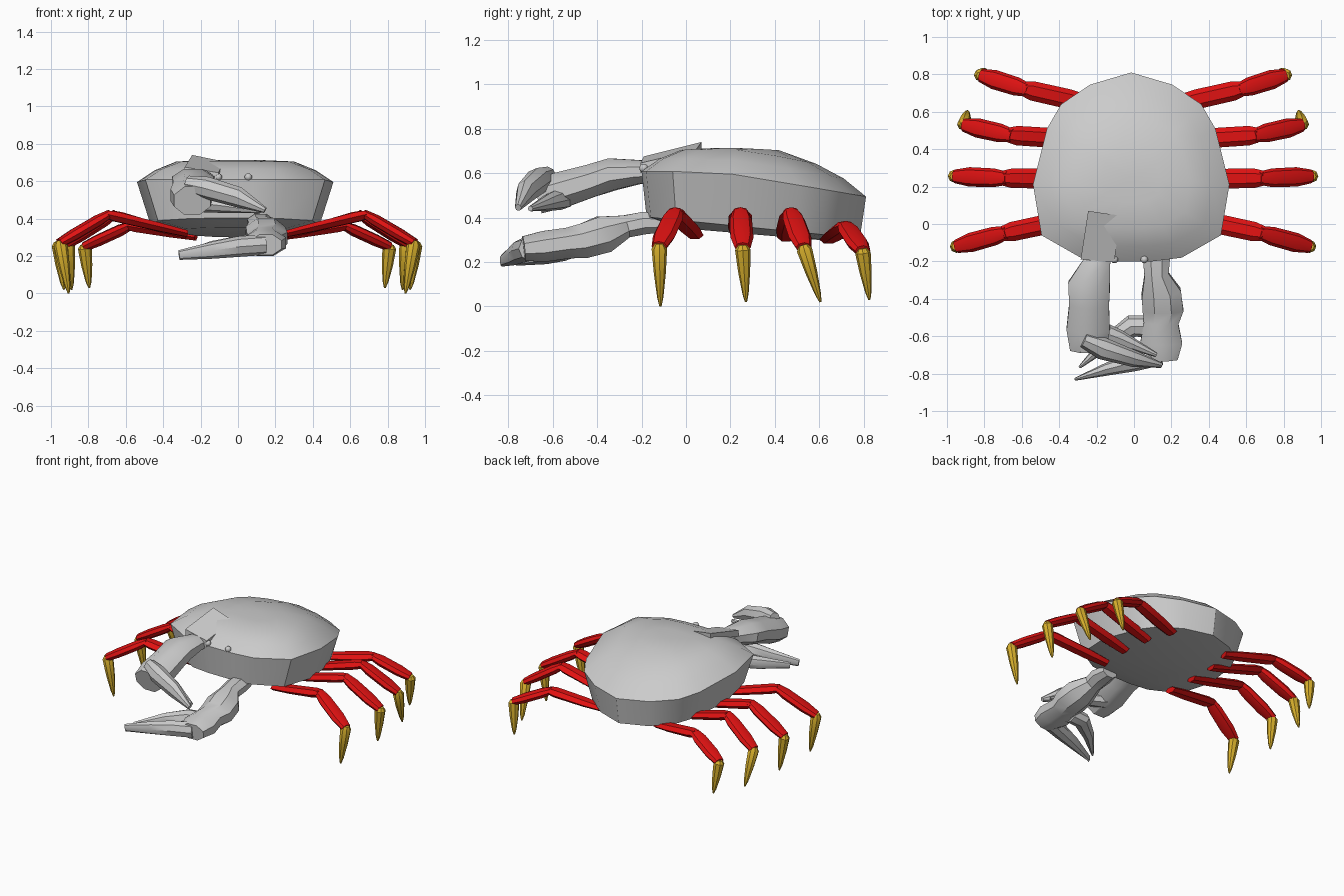
import bpy, bmesh, math
from mathutils import Vector

if "Cube" in bpy.data.objects:
    bpy.data.objects.remove(bpy.data.objects["Cube"])


def material(name, rgb):
    m = bpy.data.materials.new(name)
    m.diffuse_color = (*rgb, 1)
    m.use_nodes = True
    m.node_tree.nodes["Principled BSDF"].inputs["Base Color"].default_value = m.diffuse_color
    return m


GREY = material("shell_grey", (0.60, 0.60, 0.60))
RED = material("leg_red", (0.75, 0.006, 0.006))
YELLOW = material("foot_yellow", (0.68, 0.43, 0.025))


def finish(name, bm, mat, angle=35):
    bmesh.ops.recalc_face_normals(bm, faces=bm.faces[:])
    me = bpy.data.meshes.new(name)
    bm.to_mesh(me)
    bm.free()
    me.materials.append(mat)
    ob = bpy.data.objects.new(name, me)
    bpy.context.collection.objects.link(ob)
    bpy.ops.object.select_all(action='DESELECT')
    ob.select_set(True)
    bpy.context.view_layer.objects.active = ob
    bpy.ops.object.shade_smooth_by_angle(angle=math.radians(angle))
    return ob


def bridge(bm, rings):
    n = len(rings[0])
    for a, b in zip(rings, rings[1:]):
        for i in range(n):
            j = (i + 1) % n
            bm.faces.new((a[i], a[j], b[j], b[i]))


def loft(name, sections, mat, sides=8, up=(0, 0, 1), angle=35, turn=0.0):
    """Tube through (x, y, z, half width, half height) sections."""
    bm = bmesh.new()
    pts = [Vector(s[:3]) for s in sections]
    rings = []
    for i, s in enumerate(sections):
        t = (pts[min(i + 1, len(pts) - 1)] - pts[max(i - 1, 0)]).normalized()
        side = Vector(up).cross(t).normalized()
        top = t.cross(side)
        ring = []
        for k in range(sides):
            a = 2 * math.pi * (k + turn) / sides
            ring.append(bm.verts.new(pts[i] + side * math.cos(a) * s[3]
                                     + top * math.sin(a) * s[4]))
        rings.append(ring)
    bridge(bm, rings)
    bm.faces.new(rings[0])
    bm.faces.new(rings[-1])
    return finish(name, bm, mat, angle)


# Carapace: one outline, scaled into rings from belly to dome
CX, CY = -0.015, 0.25
half = [(0.11, -0.20), (0.27, -0.18), (0.48, -0.06), (0.525, 0.21),
        (0.45, 0.51), (0.375, 0.64), (0.22, 0.745)]
outline = half + [(0, 0.81)] + [(-x, y) for x, y in reversed(half)]


def rim_z(y):
    return 0.608 - 0.05 * max(0, y + 0.05) - 0.12 * max(0, y - 0.22)


def dome_z(y):
    return 0.705 - 0.2 * max(0, y - 0.27)


def wall_z(y):
    return 0.385 - 0.10 * y


def belly_z(y):
    return 0.35 - 0.085 * y


bm = bmesh.new()
rings = []
for sx, sy, height in ((0.55, 0.62, belly_z), (0.86, 0.95, wall_z),
                       (1, 1, rim_z), (0.82, 0.82, None), (0.6, 0.6, dome_z),
                       (0.3, 0.3, lambda y: 0.712 - 0.06 * max(0, y - 0.27))):
    ring = []
    for x, y in outline:
        py = CY + (y - CY) * sy
        if height is None:
            z = (rim_z(y) + dome_z(CY + (y - CY) * 0.6)) / 2 + 0.008
        else:
            z = height(py)
        ring.append(bm.verts.new((CX + x * sx, py, z)))
    rings.append(ring)
bridge(bm, rings)
bm.faces.new(rings[0])
crown = bm.verts.new((CX, CY, 0.712))
for i in range(len(outline)):
    bm.faces.new((rings[-1][i], rings[-1][(i + 1) % len(outline)], crown))
finish("carapace", bm, GREY, 32)

# Walking legs: hip, joint, ankle and foot tip, repeated on both sides
legs = [((0.27, 0.04, 0.32), (0.69, -0.05, 0.42), (0.945, -0.12, 0.27), (0.90, -0.115, 0.0)),
        ((0.28, 0.24, 0.32), (0.69, 0.245, 0.42), (0.955, 0.255, 0.265), (0.925, 0.27, 0.02)),
        ((0.27, 0.45, 0.31), (0.66, 0.475, 0.42), (0.905, 0.53, 0.265), (0.885, 0.605, 0.02)),
        ((0.22, 0.64, 0.30), (0.575, 0.72, 0.36), (0.815, 0.795, 0.25), (0.79, 0.825, 0.03))]


def along(a, b, f, w, h):
    return (*a.lerp(b, f), w, h)


for s, label in ((1, "right"), (-1, "left")):
    for i, pts in enumerate(legs, 1):
        hip, joint, ankle, tip = (Vector((p[0] * s - 0.005, p[1], p[2])) for p in pts)
        loft(f"upper_leg_{label}_{i}",
             [along(hip, joint, 0, 0.04, 0.02), along(hip, joint, 0.35, 0.053, 0.026),
              along(hip, joint, 0.9, 0.052, 0.03), along(hip, joint, 1.02, 0.04, 0.024)],
             RED, 6)
        loft(f"lower_leg_{label}_{i}",
             [along(joint, ankle, -0.05, 0.036, 0.022), along(joint, ankle, 0.2, 0.05, 0.032),
              along(joint, ankle, 0.7, 0.052, 0.032), along(joint, ankle, 1.0, 0.036, 0.026)],
             RED, 8)
        loft(f"foot_{label}_{i}",
             [along(ankle, tip, -0.05, 0.022, 0.02), along(ankle, tip, 0.04, 0.037, 0.035),
              along(ankle, tip, 0.45, 0.03, 0.027), along(ankle, tip, 0.85, 0.016, 0.014),
              along(ankle, tip, 1.0, 0.005, 0.005)],
             YELLOW, 8, (0, 1, 0))

# Raised claw: flat shoulder plate, arm, hand and two fingers
bm = bmesh.new()
plate = [(-0.245, 0.07, 0.74), (-0.075, 0.045, 0.705),
         (-0.105, -0.205, 0.645), (-0.285, -0.19, 0.675)]
top = [bm.verts.new(p) for p in plate]
low = [bm.verts.new((x, y, z - 0.045)) for x, y, z in plate]
bridge(bm, [low, top])
bm.faces.new(top)
bm.faces.new(low)
finish("shoulder_plate", bm, GREY)
loft("raised_claw_arm",
     [(-0.19, -0.14, 0.605, 0.075, 0.05), (-0.20, -0.21, 0.605, 0.08, 0.058),
      (-0.24, -0.33, 0.595, 0.122, 0.078), (-0.24, -0.43, 0.565, 0.115, 0.08),
      (-0.245, -0.56, 0.525, 0.125, 0.088), (-0.245, -0.67, 0.495, 0.105, 0.085)],
     GREY, 8, turn=0.5)
loft("raised_claw_upper_finger",
     [(-0.27, -0.62, 0.585, 0.04, 0.045), (-0.17, -0.665, 0.565, 0.06, 0.06),
      (0.0, -0.72, 0.515, 0.045, 0.055), (0.145, -0.755, 0.445, 0.015, 0.016)],
     GREY, 8)
loft("raised_claw_lower_finger",
     [(-0.22, -0.56, 0.485, 0.06, 0.05), (-0.08, -0.61, 0.47, 0.045, 0.04),
      (0.12, -0.70, 0.44, 0.012, 0.012)],
     GREY, 8)

# Lowered claw: arm, hand and two fingers pointing across the front
loft("lowered_claw_arm",
     [(0.12, -0.10, 0.375, 0.06, 0.045), (0.12, -0.19, 0.375, 0.078, 0.055),
      (0.12, -0.27, 0.36, 0.07, 0.055), (0.145, -0.37, 0.325, 0.115, 0.09),
      (0.155, -0.46, 0.295, 0.118, 0.085), (0.145, -0.53, 0.285, 0.10, 0.075),
      (0.145, -0.64, 0.27, 0.122, 0.075), (0.15, -0.73, 0.26, 0.09, 0.06)],
     GREY, 8, turn=0.5)
loft("lowered_claw_outer_finger",
     [(0.14, -0.70, 0.26, 0.055, 0.055), (0.0, -0.74, 0.25, 0.048, 0.055),
      (-0.14, -0.775, 0.23, 0.035, 0.045), (-0.315, -0.83, 0.205, 0.008, 0.026)],
     GREY, 8)
loft("lowered_claw_inner_finger",
     [(0.07, -0.55, 0.265, 0.06, 0.05), (-0.01, -0.545, 0.255, 0.06, 0.05),
      (-0.14, -0.63, 0.235, 0.04, 0.045), (-0.29, -0.765, 0.205, 0.008, 0.022)],
     GREY, 8)

# Eyes
for x, label in ((-0.105, "left"), (0.055, "right")):
    bm = bmesh.new()
    bmesh.ops.create_uvsphere(bm, u_segments=12, v_segments=8, radius=0.02)
    bmesh.ops.translate(bm, vec=(x, -0.19, 0.622), verts=bm.verts[:])
    finish(f"eye_{label}", bm, GREY, 60)
